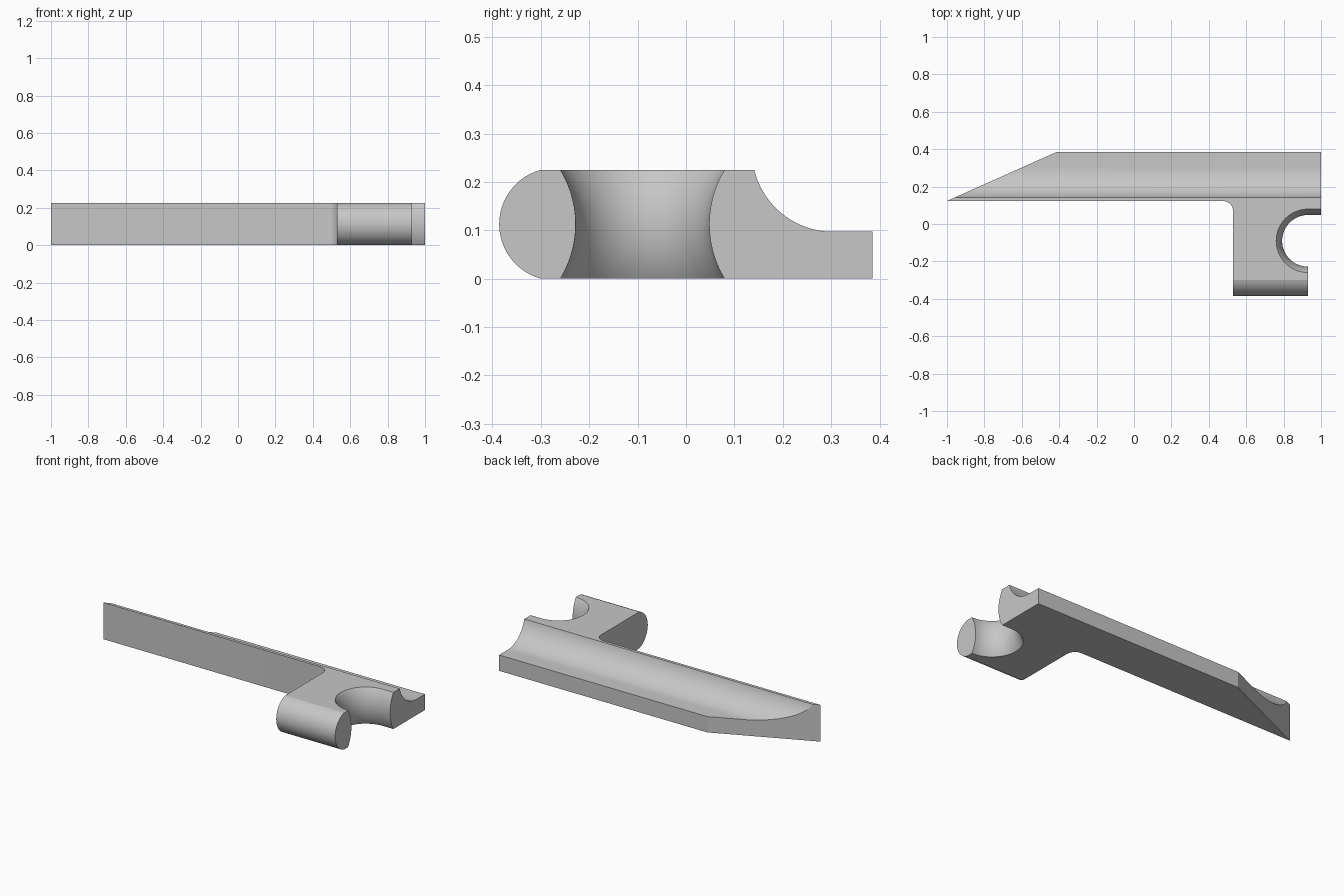
import bpy
import bmesh
from math import sin, cos, acos, asin, sqrt, pi, radians

if "Cube" in bpy.data.objects:
    bpy.data.objects.remove(bpy.data.objects["Cube"], do_unlink=True)

# Main dimensions
H, MID = 0.225, 0.1125
FRONT, BACK = -0.386, 0.385
NOSE_R, NOSE_Y = 0.1166, -0.2694         # rounded front of the arm
LEDGE, GROOVE_R, GROOVE_Y = 0.097, 0.1678, 0.304
NOTCH_X, NOTCH_Y, NOTCH_MIN, BULGE_R = 0.93, -0.09, 0.138, 0.2155
TIP_X, BAR_Y, SLANT_X = -1.0, 0.123, -0.414
ARM_X, FILLET = 0.53, 0.055


def arc(cx, cy, r, start, end, steps):
    return [(cx + r * cos(start + (end - start) * i / steps),
             cy + r * sin(start + (end - start) * i / steps)) for i in range(steps + 1)]


def groove_back(z):
    """Back edge of the concave groove at height z."""
    return GROOVE_Y - sqrt(max(0, GROOVE_R ** 2 - (LEDGE + GROOVE_R - z) ** 2))


def outline(z, back):
    """Horizontal cross-section of the bracket at height z."""
    dz = z - MID
    nose = NOSE_Y - sqrt(NOSE_R ** 2 - dz ** 2)
    notch = NOTCH_MIN + BULGE_R - sqrt(BULGE_R ** 2 - dz ** 2)
    slant = TIP_X + (SLANT_X - TIP_X) * (back - BAR_Y) / (BACK - BAR_Y)
    pts = [(TIP_X, BAR_Y)]
    pts += arc(ARM_X - FILLET, BAR_Y - FILLET, FILLET, pi / 2, 0, 12)
    pts += [(ARM_X, nose), (NOTCH_X, nose)]
    pts += arc(NOTCH_X, NOTCH_Y, notch, -pi / 2, -3 * pi / 2, 32)
    pts += [(1, NOTCH_Y + notch), (1, back), (slant, back)]
    return pts


# Heights follow equal angle steps on the rounded nose and on the groove
nose_a = asin(MID / NOSE_R)
groove_a = acos((GROOVE_R - H + LEDGE) / GROOVE_R)
heights = [MID + NOSE_R * sin(nose_a * (i / 12 - 1)) for i in range(25)]
heights += [LEDGE + GROOVE_R * (1 - cos(groove_a * i / 20)) for i in range(1, 20)]
layers = [(z, BACK) for z in sorted(heights) if z < LEDGE - 0.001]
layers += [(LEDGE, BACK), (LEDGE, GROOVE_Y)]
layers += [(z, groove_back(z)) for z in sorted(heights) if z > LEDGE]

# Loft the cross-sections into one solid
bm = bmesh.new()
rings = [[bm.verts.new((x, y, z)) for x, y in outline(z, back)] for z, back in layers]
for low, high in zip(rings, rings[1:]):
    for i in range(len(low)):
        j = (i + 1) % len(low)
        bm.faces.new((low[i], low[j], high[j], high[i]))
bm.faces.new(rings[0][::-1])
bm.faces.new(rings[-1])
bmesh.ops.remove_doubles(bm, verts=bm.verts[:], dist=0.00002)
bmesh.ops.dissolve_degenerate(bm, edges=bm.edges[:], dist=0.00002)
bmesh.ops.dissolve_limit(bm, angle_limit=0.002, verts=bm.verts[:], edges=bm.edges[:])
bmesh.ops.recalc_face_normals(bm, faces=bm.faces[:])
mesh = bpy.data.meshes.new("grooved_bracket")
bm.to_mesh(mesh)
bm.free()

# Single plain grey
grey = bpy.data.materials.new("light grey")
grey.use_nodes = True
colour = (0.57, 0.57, 0.57, 1)
grey.diffuse_color = colour
grey.node_tree.nodes["Principled BSDF"].inputs["Base Color"].default_value = colour
mesh.materials.append(grey)

bracket = bpy.data.objects.new("grooved_bracket", mesh)
bpy.context.collection.objects.link(bracket)
bpy.ops.object.select_all(action="DESELECT")
bracket.select_set(True)
bpy.context.view_layer.objects.active = bracket
bpy.ops.object.shade_smooth_by_angle(angle=radians(12))
